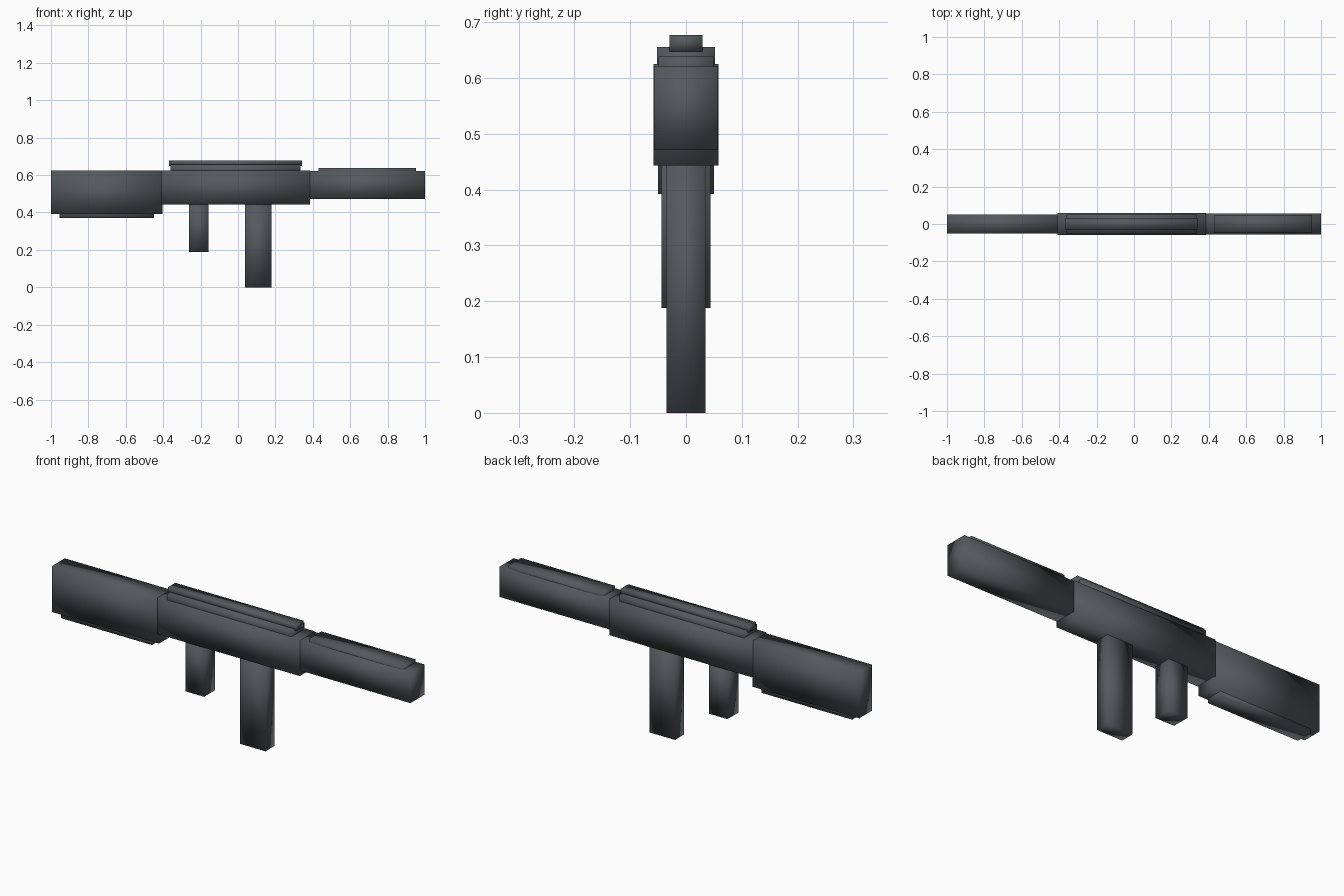
import bpy
import bmesh
from mathutils import Vector

cube = bpy.data.objects.get("Cube")
if cube:
    bpy.data.objects.remove(cube, do_unlink=True)

# Single dark metal colour
metal = bpy.data.materials.new("dark_gunmetal")
metal.use_nodes = True
colour = (0.09, 0.10, 0.106, 1)
metal.diffuse_color = colour
metal.node_tree.nodes["Principled BSDF"].inputs["Base Color"].default_value = colour


def block(name, x0, x1, half_width, z0, z1):
    """Box centred on y = 0 with softly shaded shared corners."""
    bm = bmesh.new()
    bmesh.ops.create_cube(bm, size=1)
    bmesh.ops.scale(bm, vec=Vector((x1 - x0, 2 * half_width, z1 - z0)), verts=bm.verts)
    bmesh.ops.translate(bm, vec=Vector(((x0 + x1) / 2, 0, (z0 + z1) / 2)), verts=bm.verts)
    for face in bm.faces:
        face.smooth = True
    mesh = bpy.data.meshes.new(name)
    bm.to_mesh(mesh)
    bm.free()
    mesh.materials.append(metal)
    obj = bpy.data.objects.new(name, mesh)
    bpy.context.collection.objects.link(obj)
    return obj


# Main housing and the sections either side of it
block("receiver", -0.408, 0.385, 0.058, 0.443, 0.625)
block("fore_end", 0.38, 1.0, 0.057, 0.471, 0.622)
block("stock", -1.0, -0.405, 0.050, 0.392, 0.624)
block("stock_pad", -0.955, -0.45, 0.042, 0.37, 0.41)

# Raised strips along the top
block("fore_end_cover", 0.43, 0.953, 0.049, 0.60, 0.639)
block("rail_base", -0.36, 0.335, 0.052, 0.60, 0.656)
block("top_rail", -0.37, 0.343, 0.030, 0.648, 0.677)

# Parts hanging below the housing
block("magazine", 0.037, 0.178, 0.035, 0.0, 0.46)
block("grip", -0.262, -0.158, 0.044, 0.188, 0.46)
